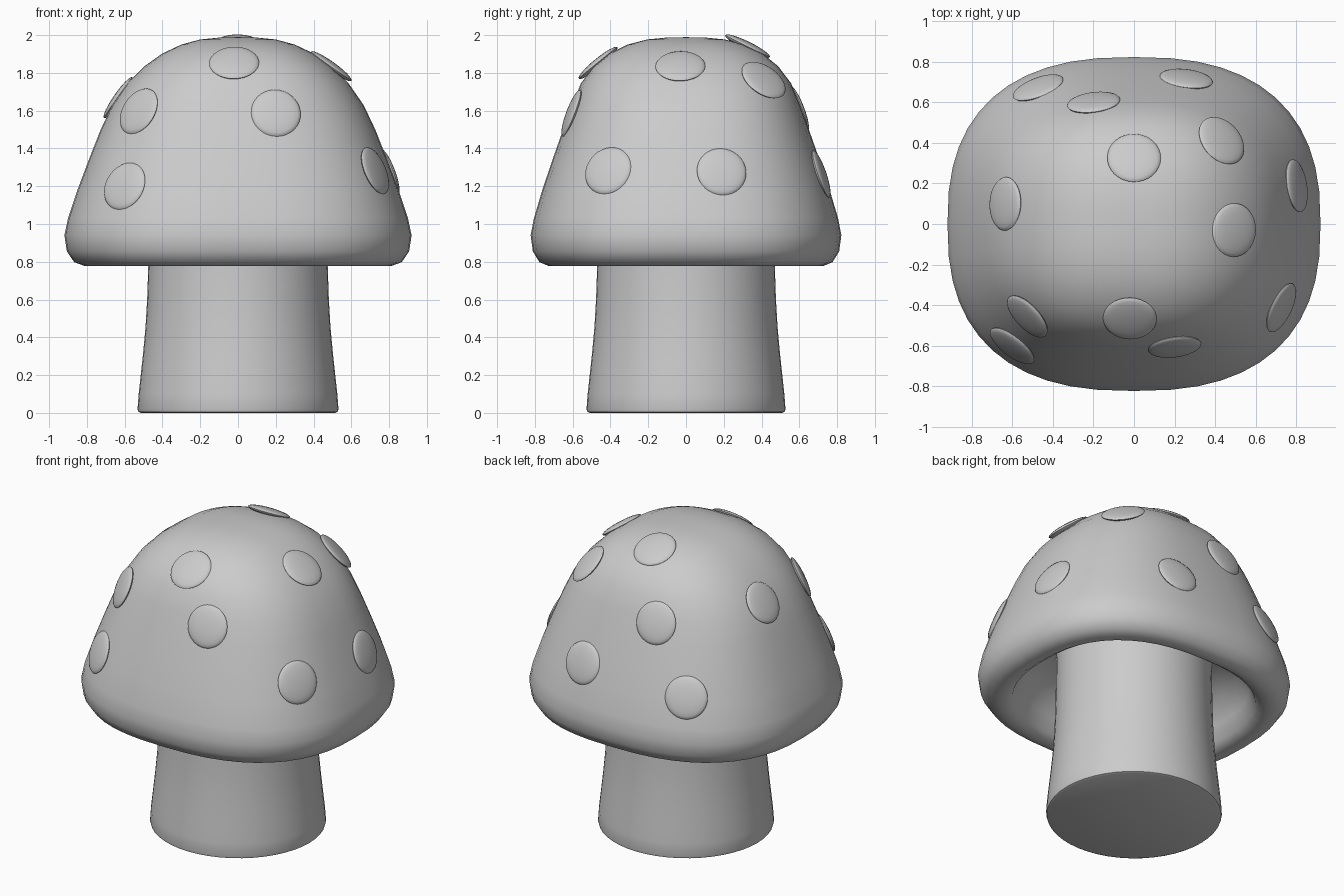
import bpy, bmesh, math
from mathutils import Vector, Matrix
from mathutils.bvhtree import BVHTree

if "Cube" in bpy.data.objects:
    bpy.data.objects.remove(bpy.data.objects["Cube"])

grey = bpy.data.materials.new("plain grey")
grey.diffuse_color = (0.6, 0.6, 0.6, 1)
grey.use_nodes = True
grey.node_tree.nodes["Principled BSDF"].inputs["Base Color"].default_value = grey.diffuse_color


def finish(bm, name, angle=180):
    bmesh.ops.recalc_face_normals(bm, faces=bm.faces)
    mesh = bpy.data.meshes.new(name)
    bm.to_mesh(mesh)
    bm.free()
    mesh.materials.append(grey)
    ob = bpy.data.objects.new(name, mesh)
    bpy.context.collection.objects.link(ob)
    bpy.ops.object.select_all(action='DESELECT')
    ob.select_set(True)
    bpy.context.view_layer.objects.active = ob
    bpy.ops.object.shade_smooth_by_angle(angle=math.radians(angle))
    return ob


def loft(profile, power, y_ratio, segs=48):
    """Rings with superellipse outline; profile is (half width, height)."""
    bm = bmesh.new()
    rings = []
    for r, z in profile:
        if r == 0:
            rings.append([bm.verts.new((0, 0, z))] * segs)
            continue
        ring = []
        for i in range(segs):
            a = math.tau * i / segs
            c, s = math.cos(a), math.sin(a)
            x = math.copysign(abs(c) ** (2 / power), c)
            y = math.copysign(abs(s) ** (2 / power), s)
            ring.append(bm.verts.new((r * x, r * y * y_ratio(z), z)))
        rings.append(ring)
    for a, b in zip(rings, rings[1:]):
        for i in range(segs):
            j = (i + 1) % segs
            bm.faces.new(dict.fromkeys((a[i], a[j], b[j], b[i])))
    return bm


# cap: hollow underside, rounded rim, squarish dome
cap_profile = [(0, 1.12), (.45, 1.10), (.62, 1.02), (.68, .90), (.715, .81),
               (.76, .78), (.81, .777), (.867, .798), (.906, .855),
               (.919, .94), (.90, 1.03), (.85, 1.18), (.79, 1.34),
               (.727, 1.5), (.665, 1.63), (.585, 1.745), (.495, 1.835),
               (.40, 1.903), (.30, 1.95), (.20, 1.977), (.10, 1.987),
               (0, 1.989)]
cap_bm = loft(cap_profile, 2.5,
              lambda z: .895 + .135 * min(1, max(0, (z - 1.6) / .35)))
bmesh.ops.recalc_face_normals(cap_bm, faces=cap_bm.faces)
tree = BVHTree.FromBMesh(cap_bm)
cap = finish(cap_bm, "cap")

# stem: flared round column running up into the cap
stem_profile = [(0, 0), (.515, 0), (.528, .006), (.532, .02), (.526, .1),
                (.515, .2), (.502, .32), (.490, .45), (.481, .6),
                (.475, .78), (.47, 1.14), (0, 1.14)]
finish(loft(stem_profile, 2.0, lambda z: .99), "stem", 40)

# spots: shallow lenses lying on the cap surface
spots = [(-.02, -.455, 1.84), (-.53, -.46, 1.60), (.20, -.60, 1.585),
         (-.60, -.60, 1.20), (.72, -.41, 1.28), (.81, .19, 1.28),
         (.50, -.03, 1.845), (.43, .41, 1.76), (0, .33, 1.95),
         (-.65, .10, 1.68), (-.20, .605, 1.61), (-.48, .69, 1.22),
         (.26, .73, 1.27)]
for n, p in enumerate(spots):
    loc, normal, _, _ = tree.find_nearest(Vector(p))
    bm = bmesh.new()
    bmesh.ops.create_uvsphere(bm, u_segments=32, v_segments=12, radius=1)
    m = (Matrix.Translation(loc) @ normal.to_track_quat('Z', 'Y').to_matrix().to_4x4()
         @ Matrix.Diagonal((.132, .132, .024, 1)))
    bmesh.ops.transform(bm, matrix=m, verts=bm.verts)
    finish(bm, f"spot_{n + 1}", 60)
